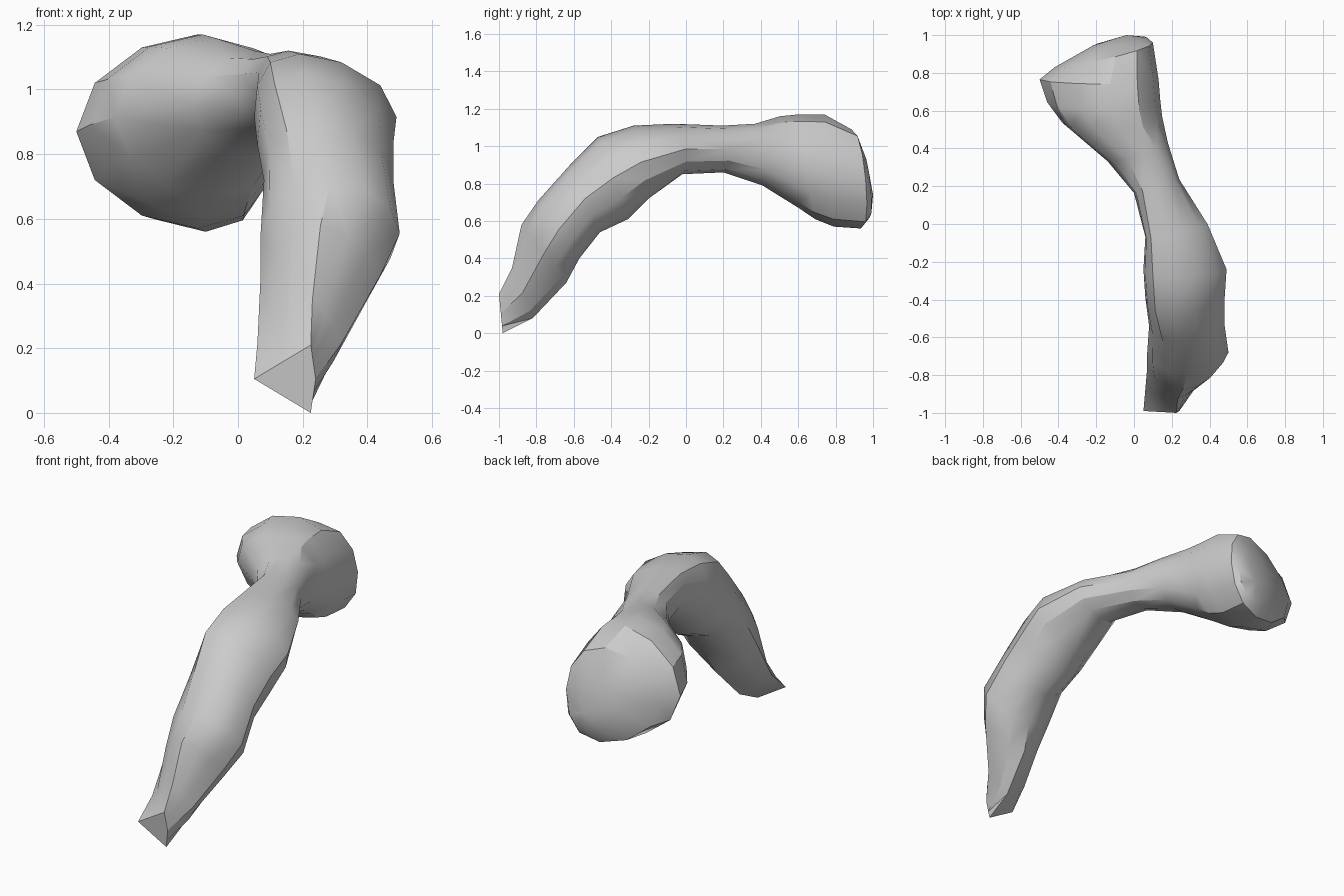
import bpy
import bmesh
from math import sin, cos, pi, radians

SIDES = 12

# Cross-sections along the arch, from the thin front tip to the bulbous end:
# top y, top z, bottom y, bottom z, min x, max x, ridge shift, yaw skew
SECTIONS = [
    (-1, .21, -.98, 0, .05, .24, .08, 0),
    (-.93, .35, -.82, .08, .06, .32, .04, 0),
    (-.88, .58, -.64, .27, .07, .44, 0, 0),
    (-.79, .71, -.57, .4, .07, .5, 0, 0),
    (-.62, .9, -.46, .54, .08, .48, -.04, 0),
    (-.47, 1.05, -.31, .61, .06, .48, -.07, 0),
    (-.28, 1.11, -.2, .72, .05, .49, -.08, 0),
    (-.05, 1.12, -.02, .85, .06, .39, -.07, .2),
    (.2, 1.11, .2, .86, 0, .24, -.02, .3),
    (.36, 1.12, .4, .79, -.14, .18, .03, .3),
    (.5, 1.16, .6, .67, -.38, .15, .04, .05),
    (.6, 1.17, .69, .61, -.46, .14, .05, 0),
    (.74, 1.17, .79, .57, -.5, .13, .06, 0),
    (.87, 1.09, .92, .56, -.42, .1, .06, .25),
    (.95, .95, .98, .62, -.22, .07, .02, .15),
]


def make_material(name, value):
    """Plain flat colour for viewport and render."""
    mat = bpy.data.materials.new(name)
    colour = (value, value, value, 1)
    mat.diffuse_color = colour
    mat.use_nodes = True
    shader = mat.node_tree.nodes["Principled BSDF"]
    shader.inputs["Base Color"].default_value = colour
    return mat


def add_ring(bm, section, pointedness):
    """One oval spanning its limits, sharpened to a diamond near the tip."""
    top_y, top_z, low_y, low_z, min_x, max_x, shift, skew = section
    middle = (min_x + max_x) / 2
    half_width = (max_x - min_x) / 2
    ring = []
    for i in range(SIDES):
        angle = 2 * pi * i / SIDES
        across, up = cos(angle), sin(angle)
        diamond = 1 / (abs(across) + abs(up))
        scale = 1 + (diamond - 1) * pointedness
        across, up = across * scale, up * scale
        height = (1 + up) / 2
        x = middle + half_width * across
        # A leaning ridge affects the top; a swelling moves both edges
        if up > 0 or shift > 0:
            x += shift * abs(up) ** (2 - pointedness)
        y = low_y + (top_y - low_y) * height + skew * (x - middle)
        z = low_z + (top_z - low_z) * height
        ring.append(bm.verts.new((x, y, z)))
    return ring


def add_cap(bm, ring, centre):
    """Close a ring with a fan of triangles."""
    hub = bm.verts.new(centre)
    for i, vert in enumerate(ring):
        bm.faces.new((vert, ring[(i + 1) % SIDES], hub))


def build_arched_body(material):
    bm = bmesh.new()
    rings = [add_ring(bm, section, max(0, 1 - .35 * i))
             for i, section in enumerate(SECTIONS)]

    # Skin between neighbouring rings
    for ring, following in zip(rings, rings[1:]):
        for i in range(SIDES):
            j = (i + 1) % SIDES
            bm.faces.new((ring[i], ring[j], following[j], following[i]))

    # Flat cut at the tip, shallow dome at the bulbous end
    bm.faces.new(rings[0])
    add_cap(bm, rings[-1], (-.04, 1, .74))

    # Irregular triangular facets, with normals facing out
    bmesh.ops.triangulate(bm, faces=bm.faces[:], quad_method='SHORT_EDGE')
    bmesh.ops.recalc_face_normals(bm, faces=bm.faces[:])

    mesh = bpy.data.meshes.new("arched_body")
    bm.to_mesh(mesh)
    bm.free()
    mesh.materials.append(material)
    body = bpy.data.objects.new("arched_body", mesh)
    bpy.context.collection.objects.link(body)
    return body


default_cube = bpy.data.objects.get("Cube")
if default_cube:
    bpy.data.objects.remove(default_cube, do_unlink=True)

arched_body = build_arched_body(make_material("light_grey", .6))

# Soft facets with only the sharpest creases kept
bpy.ops.object.select_all(action='DESELECT')
arched_body.select_set(True)
bpy.context.view_layer.objects.active = arched_body
bpy.ops.object.shade_smooth_by_angle(angle=radians(32))
